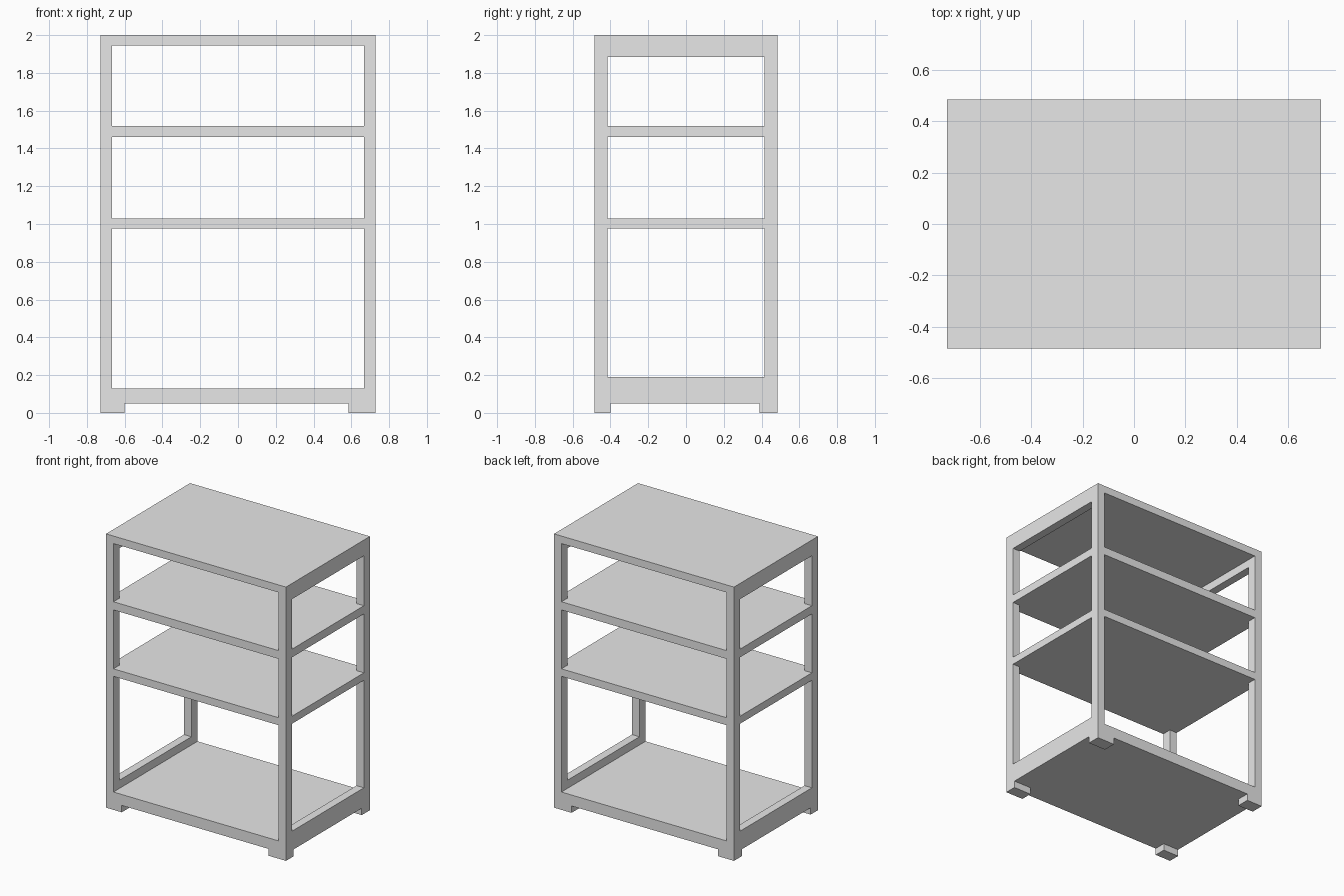
import bpy
from mathutils import Vector

cube = bpy.data.objects.get("Cube")
if cube:
    bpy.data.objects.remove(cube, do_unlink=True)

X, Y, TOP = 0.727, 0.485, 2.0      # half width, half depth, height
IN_X, IN_Y = 0.667, 0.415          # inner faces of the corner posts
BASE = 0.05                        # underside of the bottom shelf
RAIL = 0.06                        # extra height of the end rails
OUT = 1.0                          # reach of cuts that pass right through

grey = bpy.data.materials.new("light grey")
grey.use_nodes = True
grey.diffuse_color = (0.8, 0.8, 0.8, 1)
grey.node_tree.nodes["Principled BSDF"].inputs["Base Color"].default_value = (0.8, 0.8, 0.8, 1)


def box(name, low, high):
    low, high = Vector(low), Vector(high)
    bpy.ops.mesh.primitive_cube_add(size=1, location=(low + high) / 2)
    obj = bpy.context.object
    obj.name = name
    obj.scale = high - low
    bpy.ops.object.transform_apply(location=True, rotation=True, scale=True)
    return obj


def carve(target, name, low, high):
    cutter = box(name, low, high)
    cutter.hide_render = True
    bpy.context.view_layer.objects.active = target
    mod = target.modifiers.new(name, 'BOOLEAN')
    mod.operation = 'DIFFERENCE'
    mod.solver = 'EXACT'
    mod.object = cutter
    bpy.ops.object.modifier_apply(modifier=mod.name)
    bpy.data.objects.remove(cutter, do_unlink=True)


# One solid block becomes the shelves, posts and rails
frame = box("shelf_frame", (-X, -Y, 0), (X, Y, TOP))
frame.data.materials.append(grey)

# Open bays between shelves; end openings leave taller top and bottom rails
bays = [(0.13, 0.975), (1.03, 1.46), (1.52, 1.945)]
for i, (low, high) in enumerate(bays):
    carve(frame, "front_opening", (-IN_X, -OUT, low), (IN_X, OUT, high))
    end_low = low + RAIL if i == 0 else low
    end_high = high - RAIL if i == len(bays) - 1 else high
    carve(frame, "end_opening", (-OUT, -IN_Y, end_low), (OUT, IN_Y, end_high))

# Gaps under the bottom shelf leave four corner feet
carve(frame, "foot_gap_front", (-0.6, -OUT, -OUT), (0.585, OUT, BASE))
carve(frame, "foot_gap_end", (-OUT, -0.4, -OUT), (OUT, 0.39, BASE))
